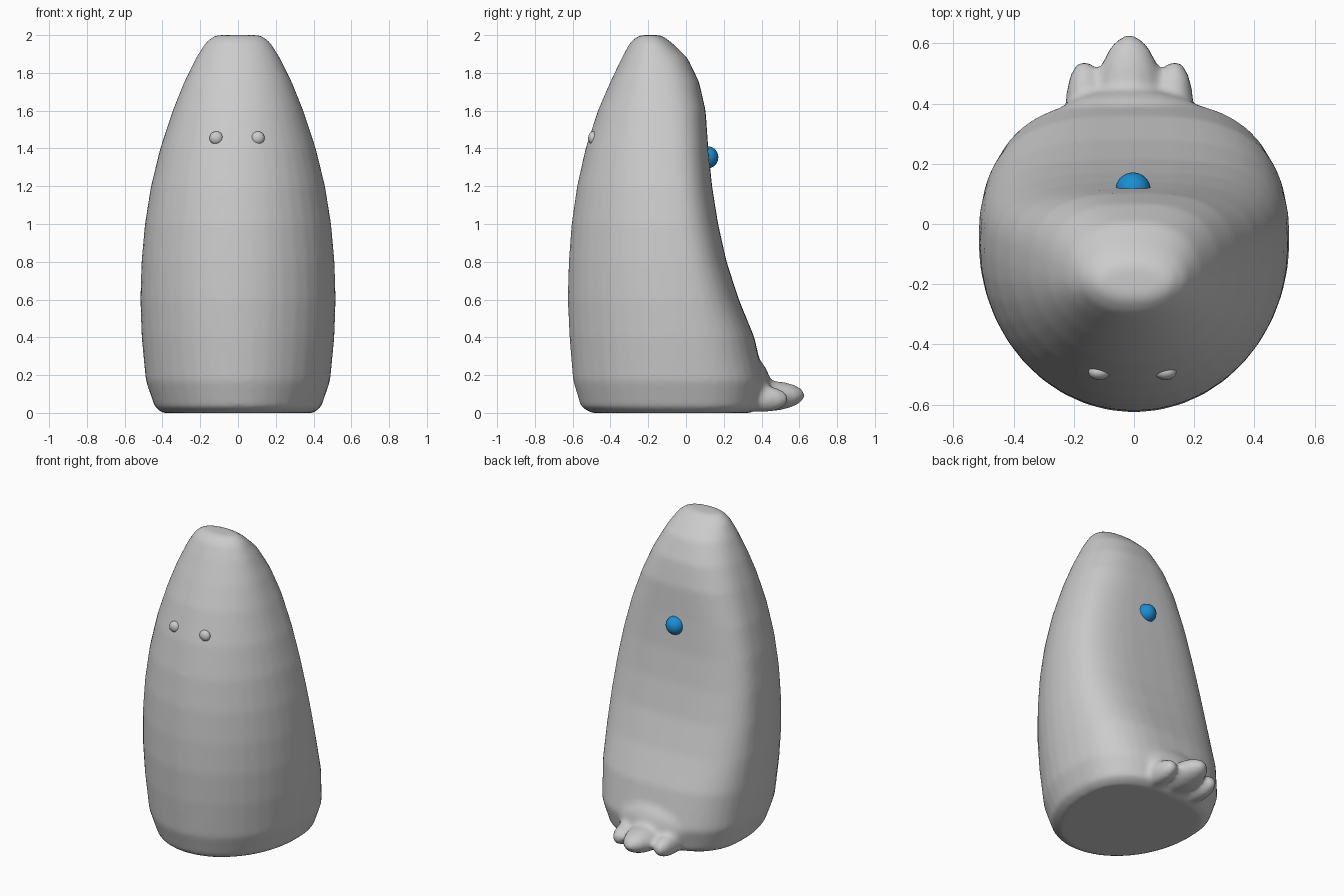
import bpy, bmesh, math
from mathutils import Matrix

if "Cube" in bpy.data.objects:
    bpy.data.objects.remove(bpy.data.objects["Cube"])

# Profile rows: z, half width, front y, back y, squareness of the back
ROWS = [
    (0.00, 0.40, -0.50, 0.34, 2.6), (0.03, 0.44, -0.555, 0.39, 2.6),
    (0.17, 0.488, -0.598, 0.415, 2.7), (0.40, 0.51, -0.617, 0.362, 2.8),
    (0.60, 0.517, -0.626, 0.28, 2.9), (0.80, 0.511, -0.621, 0.215, 3.0),
    (1.00, 0.493, -0.606, 0.17, 3.0), (1.20, 0.461, -0.577, 0.138, 3.0),
    (1.40, 0.412, -0.532, 0.118, 3.0), (1.60, 0.346, -0.467, 0.104, 2.8),
    (1.75, 0.286, -0.402, 0.07, 2.6), (1.88, 0.222, -0.34, 0.008, 2.4),
    (1.96, 0.172, -0.297, -0.075, 2.2), (2.00, 0.125, -0.25, -0.13, 2.0),
]
SEGS = 40


def section(bm, z, w, front, back, p):
    """Ring with a round front and a flatter back."""
    mid = -0.095 * z
    ring = []
    for i in range(SEGS):
        a = math.tau * i / SEGS
        c, s = math.cos(a), math.sin(a)
        if s > 0:
            e = 2 / p
            x = math.copysign(abs(c) ** e, c) * w
            y = mid + (back - mid) * s ** e
        else:
            x, y = c * w, mid - (front - mid) * s
        ring.append(bm.verts.new((x, y, z)))
    return ring


def ellipsoid(bm, loc, radii, tilt=0):
    m = (Matrix.Translation(loc) @ Matrix.Rotation(tilt, 4, 'X')
         @ Matrix.Diagonal((*radii, 1)))
    bmesh.ops.create_uvsphere(bm, u_segments=32, v_segments=20, radius=1, matrix=m)


def finish(bm, name):
    mesh = bpy.data.meshes.new(name)
    bm.to_mesh(mesh)
    bm.free()
    mesh.polygons.foreach_set("use_smooth", [True] * len(mesh.polygons))
    ob = bpy.data.objects.new(name, mesh)
    bpy.context.collection.objects.link(ob)
    return ob


# Body loft
bm = bmesh.new()
rings = [section(bm, *row) for row in ROWS]
for lo, hi in zip(rings, rings[1:]):
    for i in range(SEGS):
        j = (i + 1) % SEGS
        bm.faces.new((lo[i], lo[j], hi[j], hi[i]))
bm.faces.new(rings[0][::-1])
bm.faces.new(rings[-1])
bmesh.ops.subdivide_edges(bm, edges=[e for e in bm.edges if len(e.link_faces) == 2
                                     and abs(e.verts[0].co.z - e.verts[1].co.z) > 0.01],
                          cuts=2, smooth=0.6, use_grid_fill=True)

# Tail root and three lobes at the back
ellipsoid(bm, (-0.01, 0.33, 0.16), (0.27, 0.115, 0.15), math.radians(12))
ellipsoid(bm, (-0.015, 0.43, 0.088), (0.105, 0.2, 0.08), math.radians(2))
for side in (-1, 1):
    ellipsoid(bm, (-0.015 + side * 0.15, 0.4, 0.073), (0.062, 0.145, 0.07))
body = finish(bm, "body")

# Fuse and soften
fuse = body.modifiers.new("fuse", 'REMESH')
fuse.mode = 'VOXEL'
fuse.voxel_size = 0.016
fuse.use_smooth_shade = True
soften = body.modifiers.new("soften", 'SMOOTH')
soften.factor = 0.5
soften.iterations = 8

# Eyes
for side, name in ((-1, "eye_left"), (1, "eye_right")):
    bm = bmesh.new()
    ellipsoid(bm, (-0.005 + side * 0.11, -0.492, 1.455), (0.036, 0.026, 0.035))
    finish(bm, name)

# Blue button on the back
bm = bmesh.new()
ellipsoid(bm, (-0.003, 0.115, 1.353), (0.058, 0.056, 0.058))
button = finish(bm, "back_button")
blue = bpy.data.materials.new("blue")
blue.diffuse_color = (0.01, 0.27, 0.65, 1)
blue.use_nodes = True
blue.node_tree.nodes["Principled BSDF"].inputs["Base Color"].default_value = blue.diffuse_color
button.data.materials.append(blue)
